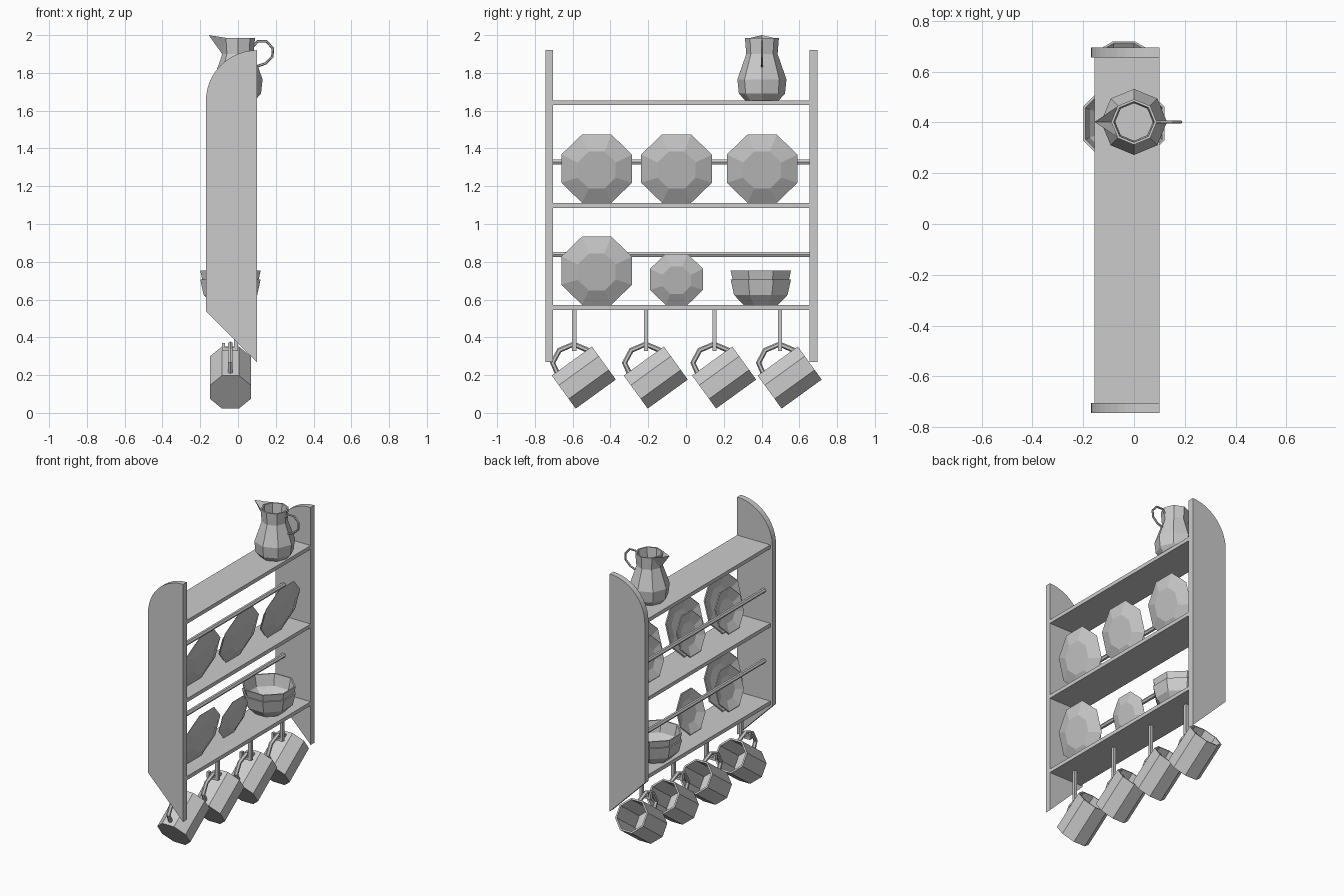
import bpy, bmesh, math
from mathutils import Matrix, Vector

cube = bpy.data.objects.get("Cube")
if cube:
    bpy.data.objects.remove(cube, do_unlink=True)

GREY = (0.6, 0.6, 0.6, 1)
mat = bpy.data.materials.new("plain grey")
mat.use_nodes = True
mat.diffuse_color = GREY
mat.node_tree.nodes["Principled BSDF"].inputs["Base Color"].default_value = GREY


def finish(name, bm, matrix=Matrix(), fix=True):
    if fix:
        bmesh.ops.recalc_face_normals(bm, faces=bm.faces)
    mesh = bpy.data.meshes.new(name)
    bm.to_mesh(mesh)
    bm.free()
    mesh.materials.append(mat)
    obj = bpy.data.objects.new(name, mesh)
    obj.matrix_world = matrix
    bpy.context.collection.objects.link(obj)
    return obj


def box(name, x, y, z):
    bm = bmesh.new()
    bmesh.ops.create_cube(bm, size=1)
    for v in bm.verts:
        v.co = [lo + (c + 0.5) * (hi - lo) for c, (lo, hi) in zip(v.co, (x, y, z))]
    return finish(name, bm)


def lathe(name, profile, matrix, flats=True, sides=8):
    """Turn (radius, height) pairs round local z; both ends are capped."""
    bm = bmesh.new()
    half = math.pi / sides
    grow = 1 / math.cos(half) if flats else 1
    rings = []
    for r, h in profile:
        angles = [2 * half * i + (half if flats else 0) for i in range(sides)]
        rings.append([bm.verts.new((r * grow * math.cos(a), r * grow * math.sin(a), h))
                      for a in angles])
    for low, high in zip(rings, rings[1:]):
        for i in range(sides):
            j = (i + 1) % sides
            bm.faces.new((low[i], low[j], high[j], high[i]))
    bm.faces.new(rings[0][::-1])
    bm.faces.new(rings[-1])
    return finish(name, bm, matrix)


def tube(name, points, radius, matrix=Matrix(), sides=6):
    """Sweep a round section along a path lying in a plane."""
    bm = bmesh.new()
    pts = [Vector(p) for p in points]
    normal = Vector((0, 0, 0))
    for a, b, c in zip(pts, pts[1:], pts[2:]):
        normal += (b - a).cross(c - b)
    normal = normal.normalized() if normal.length > 0 else Vector((0, 0, 1))
    rings = []
    for i, p in enumerate(pts):
        tangent = (pts[min(i + 1, len(pts) - 1)] - pts[max(i - 1, 0)]).normalized()
        side = tangent.cross(normal)
        rings.append([bm.verts.new(p + radius * (math.cos(a) * side + math.sin(a) * normal))
                      for a in (math.tau * k / sides for k in range(sides))])
    for low, high in zip(rings, rings[1:]):
        for i in range(sides):
            j = (i + 1) % sides
            bm.faces.new((low[i], low[j], high[j], high[i]))
    bm.faces.new(rings[0][::-1])
    bm.faces.new(rings[-1])
    return finish(name, bm, matrix)


# Side panels with a rounded top and a slanted foot
BACK, FRONT, ROUND = 0.1, -0.17, 0.27
outline = [(FRONT, 0.54), (BACK, 0.27)]
for i in range(13):
    a = math.pi / 2 * (1 + i / 12)
    outline.append((BACK + ROUND * math.cos(a), 1.65 + ROUND * math.sin(a)))
for name, y in (("right_end_panel", -0.745), ("left_end_panel", 0.655)):
    bm = bmesh.new()
    face = bm.faces.new([bm.verts.new((x, y, z)) for x, z in outline])
    out = bmesh.ops.extrude_face_region(bm, geom=[face])
    bmesh.ops.translate(bm, vec=(0, 0.04, 0),
                        verts=[g for g in out["geom"] if isinstance(g, bmesh.types.BMVert)])
    finish(name, bm)

# Shelves and guard rails
TOPS = {"lower": 0.57, "middle": 1.11, "upper": 1.655}
for level, top in TOPS.items():
    box(level + "_shelf", (-0.155, BACK), (-0.706, 0.656), (top - 0.026, top))
for level, z in (("lower", 0.838), ("middle", 1.328)):
    tube(level + "_rail", [(-0.107, -0.706, z), (-0.107, 0.656, z)], 0.015)


# Plates leaning back, each a shallow dish
def plate(name, radius, x, y, z):
    tilt = math.radians(15)
    place = Matrix.Translation((x, y, z)) @ Matrix.Rotation(tilt - math.pi / 2, 4, "Y")
    depth = radius * 0.16
    lathe(name, [(radius * 0.54, -depth), (radius, 0), (radius * 0.97, 0.005),
                 (radius * 0.53, 0.008 - depth)], place)


for level, ys in (("middle", (-0.473, -0.05, 0.403)), ("lower", (-0.473,))):
    for i, y in enumerate(ys):
        plate(f"{level}_large_plate_{i + 1}", 0.187, 0.045, y, TOPS[level] + 0.183)
        plate(f"{level}_small_plate_{i + 1}", 0.14, 0.0, y, TOPS[level] + 0.137)
plate("lower_single_plate", 0.14, 0.0, -0.05, TOPS["lower"] + 0.137)

# Two stacked bowls
for i, lift in enumerate((0, 0.047)):
    lathe(f"bowl_{i + 1}",
          [(0.09, 0), (0.142, 0.055), (0.16, 0.137), (0.151, 0.137), (0.134, 0.06), (0.085, 0.01)],
          Matrix.Translation((-0.04, 0.396, TOPS["lower"] + lift)))

# Hooks and hanging mugs
axis = Vector((0, 0.81, 0.586)).normalized()
up = Vector((0, -axis.z, axis.y))
turn = Matrix((-Vector((1, 0, 0)), up, axis)).transposed().to_4x4()
for i, y in enumerate((-0.592, -0.211, 0.151, 0.498)):
    wide = (y - 0.011, y + 0.011)
    box(f"hook_post_{i + 1}", (-0.02, 0), wide, (0.328, 0.55))
    box(f"hook_foot_{i + 1}", (-0.085, -0.01), wide, (0.328, 0.345))
    box(f"hook_tip_{i + 1}", (-0.085, -0.068), wide, (0.33, 0.37))
    place = Matrix.Translation((-0.04, y + 0.051, 0.187)) @ turn
    lathe(f"mug_{i + 1}", [(0.108, -0.131), (0.108, 0.131), (0.097, 0.131), (0.097, -0.118)], place)
    tube(f"mug_handle_{i + 1}",
         [(0, v, u) for u, v in ((-0.1, 0.1), (-0.088, 0.16), (-0.02, 0.193),
                                 (0.06, 0.175), (0.105, 0.1))], 0.014, place)

# Jug with spout and handle
JUG_Y = 0.402
lathe("jug", [(0.09, 1.655), (0.122, 1.69), (0.13, 1.765), (0.083, 1.9), (0.09, 1.985),
              (0.08, 1.985), (0.074, 1.9), (0.12, 1.765), (0.085, 1.67)],
      Matrix.Translation((0, JUG_Y, 0)), flats=False)
tube("jug_handle",
     [(x, JUG_Y, z) for x, z in ((0.08, 1.94), (0.105, 1.968), (0.15, 1.968), (0.184, 1.93),
                                 (0.182, 1.885), (0.145, 1.85), (0.1, 1.834))], 0.007)
bm = bmesh.new()
tip, base, left, right = [bm.verts.new((x, JUG_Y + y, z)) for x, y, z in (
    (-0.155, 0, 2.0), (-0.084, 0, 1.9), (-0.062, 0.063, 1.985), (-0.062, -0.063, 1.985))]
bm.faces.new((tip, base, left))
bm.faces.new((tip, right, base))
finish("jug_spout", bm, fix=False)
